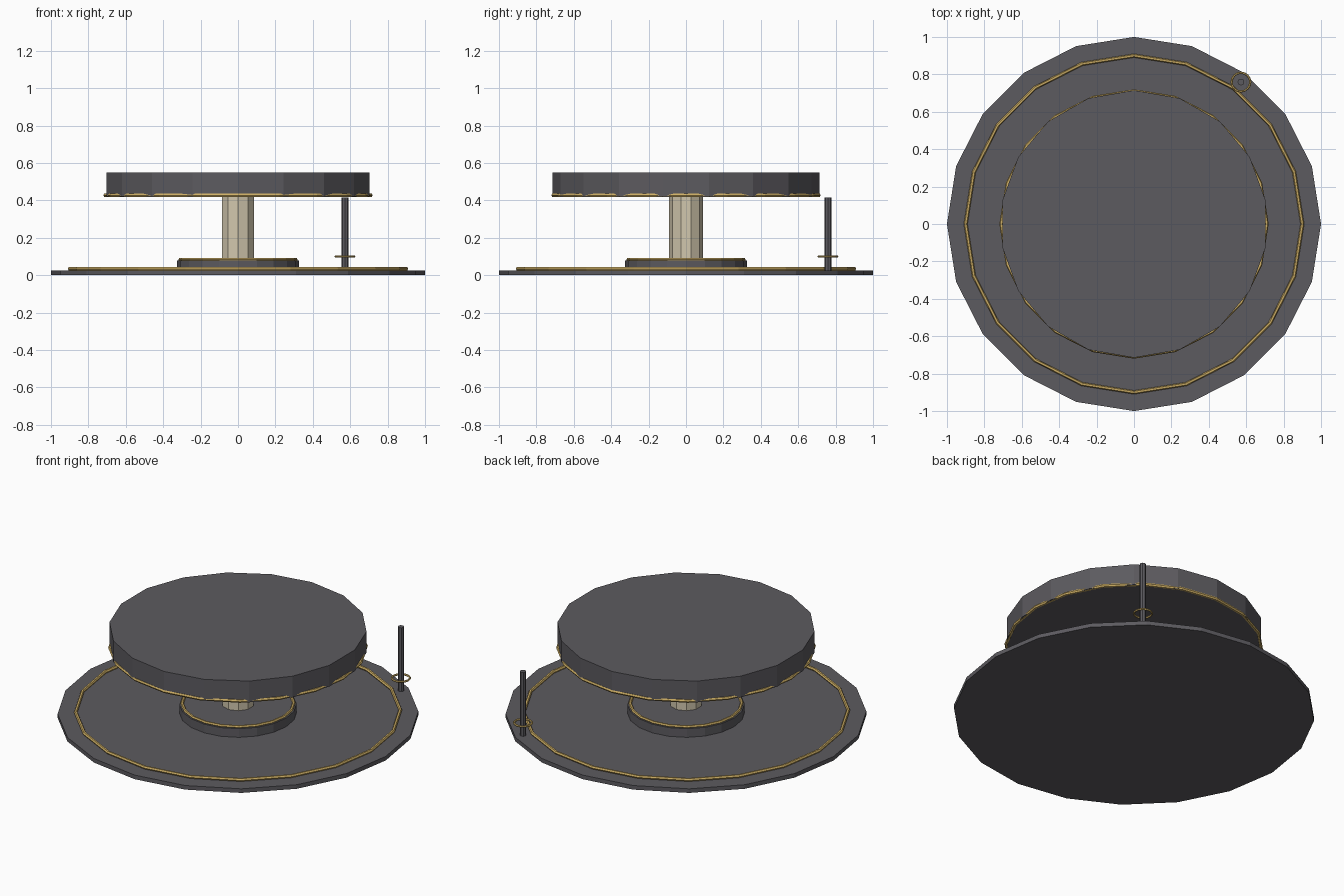
import bpy
import math

if "Cube" in bpy.data.objects:
    bpy.data.objects.remove(bpy.data.objects["Cube"])


def material(name, color):
    m = bpy.data.materials.new(name)
    m.diffuse_color = (*color, 1.0)
    m.use_nodes = True
    m.node_tree.nodes["Principled BSDF"].inputs["Base Color"].default_value = m.diffuse_color
    return m


DARK = material("dark_grey", (0.108, 0.104, 0.116))
GOLD = material("gold", (0.62, 0.43, 0.13))
CREAM = material("cream", (0.64, 0.57, 0.42))


def disc(name, radius, z0, z1, sides, mat, x=0.0, y=0.0):
    """Flat-sided upright cylinder between two heights."""
    bpy.ops.mesh.primitive_cylinder_add(
        vertices=sides, radius=radius, depth=z1 - z0,
        location=(x, y, (z0 + z1) / 2))
    o = bpy.context.object
    o.name = name
    o.data.materials.append(mat)
    return o


def ring(name, radius, thickness, z, sides, x=0.0, y=0.0):
    """Thin gold trim ring lying flat."""
    bpy.ops.mesh.primitive_torus_add(
        major_radius=radius, minor_radius=thickness,
        major_segments=sides, minor_segments=6, location=(x, y, z))
    o = bpy.context.object
    o.name = name
    o.data.materials.append(GOLD)
    return o


# Floor plate with inlaid trim
disc("base_plate", 1.0, 0.0, 0.025, 20, DARK)
ring("base_trim", 0.90, 0.01, 0.034, 20)

# Foot and column
disc("column_foot", 0.325, 0.025, 0.078, 20, DARK)
ring("foot_trim", 0.31, 0.009, 0.083, 20)
disc("column", 0.09, 0.078, 0.425, 10, CREAM)

# Upper disc with trim round its lower edge
disc("upper_disc", 0.715, 0.42, 0.55, 18, DARK)
ring("upper_trim", 0.71, 0.01, 0.427, 20)

# Pin near the rim with a small loose ring
px = 0.95 * math.cos(math.radians(53))
py = 0.95 * math.sin(math.radians(53))
disc("pin", 0.018, 0.02, 0.415, 8, DARK, px, py)
ring("pin_ring", 0.05, 0.006, 0.10, 16, px, py)
